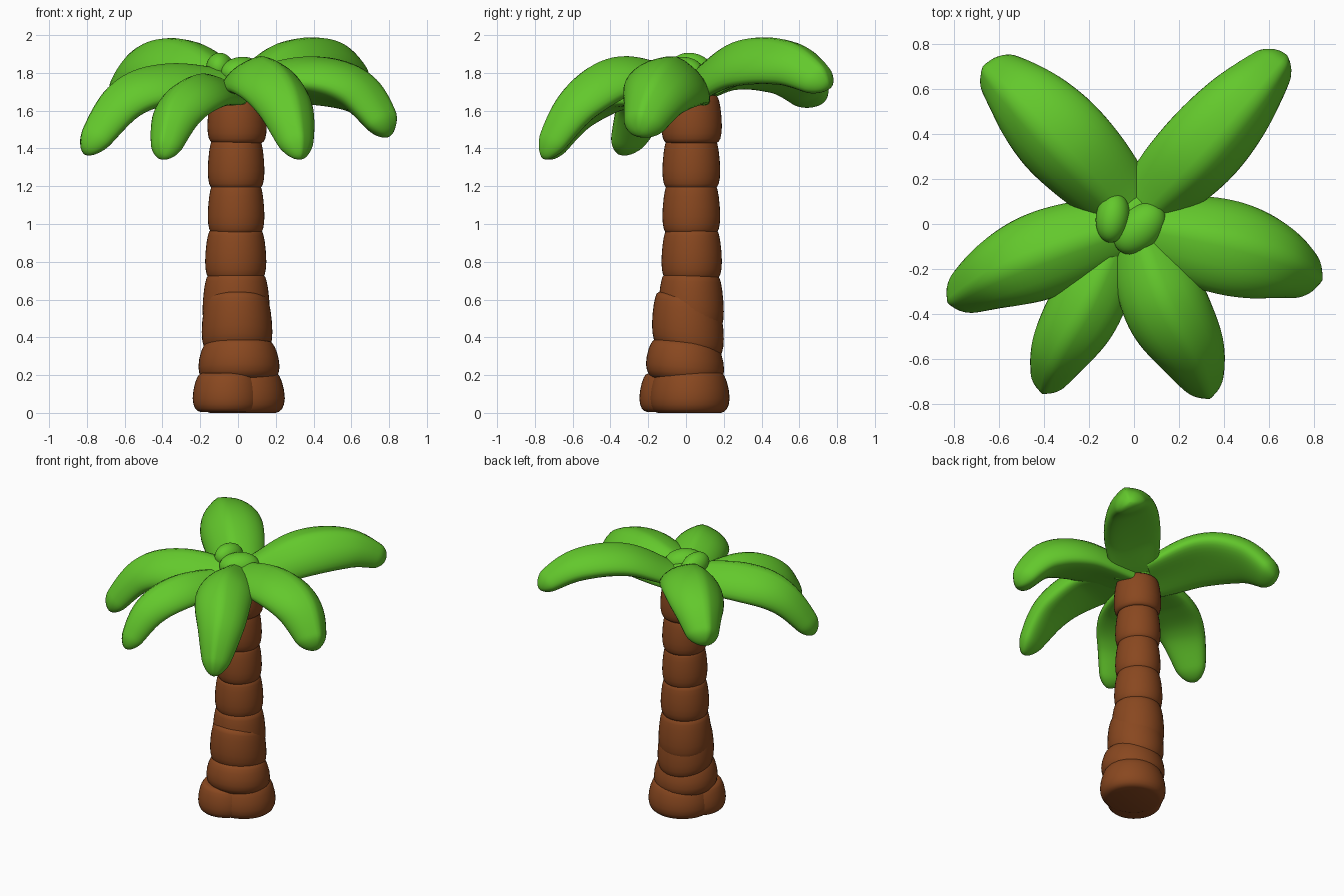
import bpy, bmesh, math
from mathutils import Vector, Matrix

if "Cube" in bpy.data.objects:
    bpy.data.objects.remove(bpy.data.objects["Cube"], do_unlink=True)


def material(name, rgb):
    m = bpy.data.materials.new(name)
    m.use_nodes = True
    m.diffuse_color = (*rgb, 1)
    m.node_tree.nodes["Principled BSDF"].inputs["Base Color"].default_value = (*rgb, 1)
    return m


GREEN = material("leaf green", (0.125, 0.58, 0.025))
BROWN = material("bark brown", (0.25, 0.064, 0.014))


def finish(bm, name, mat, angle):
    """Turn a bmesh into a smooth shaded object."""
    bmesh.ops.recalc_face_normals(bm, faces=bm.faces)
    mesh = bpy.data.meshes.new(name)
    bm.to_mesh(mesh)
    bm.free()
    mesh.materials.append(mat)
    ob = bpy.data.objects.new(name, mesh)
    bpy.context.collection.objects.link(ob)
    bpy.ops.object.select_all(action='DESELECT')
    ob.select_set(True)
    bpy.context.view_layer.objects.active = ob
    bpy.ops.object.shade_smooth_by_angle(angle=math.radians(angle))


def loft(rings, name, mat, angle=60):
    """Skin a list of closed rings and cap both ends."""
    bm = bmesh.new()
    loops = [[bm.verts.new(p) for p in ring] for ring in rings]
    n = len(loops[0])
    for a, b in zip(loops, loops[1:]):
        for i in range(n):
            j = (i + 1) % n
            bm.faces.new((a[i], a[j], b[j], b[i]))
    bm.faces.new(loops[0][::-1])
    bm.faces.new(loops[-1])
    finish(bm, name, mat, angle)


def ellipsoid(name, mat, centre, size, turn=0, tilt=0):
    bm = bmesh.new()
    mtx = (Matrix.Translation(centre) @ Matrix.Rotation(math.radians(turn), 4, 'Z')
           @ Matrix.Rotation(math.radians(tilt), 4, 'X') @ Matrix.Diagonal((*size, 1)))
    bmesh.ops.create_uvsphere(bm, u_segments=32, v_segments=20, radius=1, matrix=mtx)
    finish(bm, name, mat, 80)


def spline(pts, t):
    """Catmull-Rom point at t in 0..1."""
    p = [2 * pts[0] - pts[1]] + pts + [2 * pts[-1] - pts[-2]]
    s = t * (len(pts) - 1)
    i = min(int(s), len(pts) - 2)
    u = s - i
    a, b, c, d = p[i:i + 4]
    return 0.5 * (2 * b + (c - a) * u + (2 * a - 5 * b + 4 * c - d) * u * u
                  + (3 * b - a - 3 * c + d) * u ** 3)


# Trunk: stacked, rounded bark segments
SIDES = 40
BULGE = [(0, 0.84), (0.03, 0.9), (0.09, 0.95), (0.2, 0.985), (0.35, 1), (0.55, 0.985),
         (0.75, 0.95), (0.88, 0.91), (0.96, 0.87), (1, 0.8)]


def bark_segment(name, z0, z1, centre, rx, ry, tilt=0, roundness=1):
    rings = []
    for t, s in BULGE:
        s = s ** roundness
        ring = []
        for k in range(SIDES):
            a = math.tau * k / SIDES
            x, y = rx * s * math.cos(a), ry * s * math.sin(a)
            z = z0 + (z1 - z0) * t + tilt * y
            ring.append(Vector((centre[0] + x, centre[1] + y, z)))
        rings.append(ring)
    loft(rings, name, BROWN)


SEGMENTS = [
    (0.0, 0.22, (0.025, 0.018), 0.223, 0.213, 0, 1.4),
    (0.17, 0.38, (0.005, -0.005), 0.215, 0.207, -0.08, 1.5),
    (0.33, 0.61, (-0.005, 0.01), 0.187, 0.19, -0.2, 1),
    (0.44, 0.73, (-0.01, 0.027), 0.178, 0.173, -0.03, 1),
    (0.71, 0.97, (-0.012, 0.03), 0.162, 0.16, 0, 1),
    (0.95, 1.21, (-0.01, 0.028), 0.15, 0.153, 0, 1),
    (1.19, 1.45, (-0.01, 0.028), 0.15, 0.153, 0, 1),
    (1.43, 1.68, (-0.005, 0.03), 0.157, 0.16, 0, 1),
]
for i, seg in enumerate(SEGMENTS):
    bark_segment(f"trunk_segment_{i + 1}", *seg)
bark_segment("trunk_base_lobe", 0.005, 0.21, (-0.055, -0.062), 0.185, 0.185, 0, 1.4)


# Fronds: arched puffy leaves with drooping sides and a midrib
def frond_width(t, tip):
    keys = [Vector((w, 0)) for w in (0.77, 0.95, 1.0, 0.9, 0.68, tip)]
    w = spline(keys, t)[0]
    cap = 0.9
    if t > cap:
        w *= math.sqrt(max(0.0004, 1 - ((t - cap) / (1 - cap)) ** 2))
    return w


def frond(name, points, half_width, roll=0, tip=0.4):
    pts = [Vector(p) for p in points]
    rings, steps, around = [], 36, 32
    for s in range(steps + 1):
        t = 1 - (1 - s / steps) ** 1.5
        centre = spline(pts, t)
        tangent = (spline(pts, min(t + 0.02, 1)) - spline(pts, max(t - 0.02, 0))).normalized()
        side = tangent.cross(Vector((0, 0, 1))).normalized()
        side = Matrix.Rotation(math.radians(roll), 3, tangent) @ side
        up = side.cross(tangent)
        f = frond_width(t, tip)
        w = half_width * f
        h = w * (0.52 + 0.3 * t * t)
        ring = []
        for k in range(around):
            a = math.tau * k / around
            c, v = math.cos(a), math.sin(a)
            rib = 0.012 * max(0, 1 - abs(c) * 2.5) * min(f * 2, 1) if v > 0 else 0
            height = h * v * (1 if v > 0 else 0.85) - 0.3 * w * c * c * (1 - 0.5 * t) + rib
            ring.append(centre + side * (w * c) + up * height)
        rings.append(ring)
    loft(rings, name, GREEN, 70)


frond("frond_front_left",
      [(0.03, -0.06, 1.74), (0.135, -0.35, 1.77), (0.255, -0.57, 1.63), (0.33, -0.755, 1.345)],
      0.19, 0, 0.35)
frond("frond_front_right",
      [(-0.07, -0.06, 1.69), (-0.21, -0.36, 1.69), (-0.33, -0.57, 1.58), (-0.4, -0.735, 1.345)],
      0.165, 0, 0.38)
frond("frond_side_right",
      [(-0.06, -0.02, 1.73), (-0.37, -0.125, 1.73), (-0.61, -0.225, 1.64), (-0.81, -0.34, 1.37)],
      0.195)
frond("frond_side_left",
      [(0.06, -0.02, 1.73), (0.38, -0.085, 1.76), (0.63, -0.16, 1.685), (0.805, -0.25, 1.47)],
      0.215, -13)
frond("frond_back_left",
      [(0.07, 0.08, 1.73), (0.29, 0.305, 1.855), (0.5, 0.55, 1.85), (0.67, 0.755, 1.725)],
      0.195, 19)
frond("frond_back_right",
      [(-0.06, 0.085, 1.73), (-0.295, 0.335, 1.85), (-0.49, 0.545, 1.81), (-0.645, 0.705, 1.64)],
      0.213, -18, 0.42)

# Crown: hidden core and two young buds
ellipsoid("crown_core", GREEN, (-0.005, 0.03, 1.73), (0.14, 0.14, 0.1))
ellipsoid("crown_bud_small", GREEN, (-0.095, 0.03, 1.82), (0.075, 0.115, 0.085), -8, -12)
ellipsoid("crown_bud_large", GREEN, (0.025, -0.02, 1.8), (0.095, 0.135, 0.085), -45)
